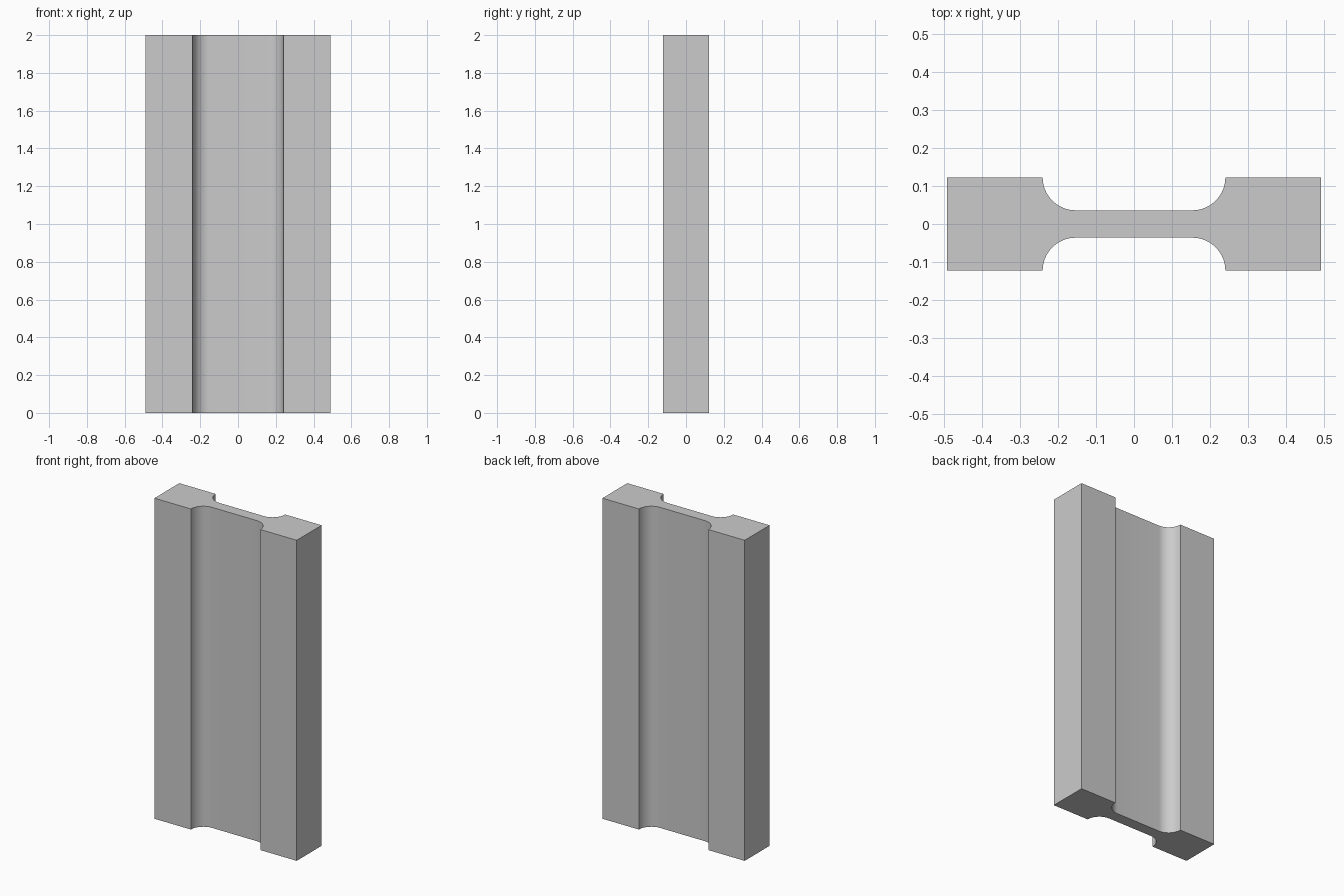
import bpy, bmesh
from math import sin, cos, pi

if "Cube" in bpy.data.objects:
    bpy.data.objects.remove(bpy.data.objects["Cube"])

HALF_W, HALF_D, HEIGHT = 0.491, 0.1225, 2.0
NECK_X, NECK_Y = 0.24, 0.036
RADIUS = HALF_D - NECK_Y
STEPS = 16

# One quarter of the dog-bone section: concave fillet, then the end block
quarter = []
for i in range(STEPS + 1):
    a = pi / 2 * (1 - i / STEPS)
    quarter.append((NECK_X - RADIUS + RADIUS * cos(a), HALF_D - RADIUS * sin(a)))
quarter.append((HALF_W, HALF_D))

# Mirror the quarter into the whole outline
half = quarter + [(x, -y) for x, y in reversed(quarter)]
outline = half + [(-x, -y) for x, y in half]

# Extrude the section upwards
bm = bmesh.new()
face = bm.faces.new([bm.verts.new((x, y, 0)) for x, y in outline])
result = bmesh.ops.extrude_face_region(bm, geom=[face], use_keep_orig=True)
top = [v for v in result["geom"] if isinstance(v, bmesh.types.BMVert)]
bmesh.ops.translate(bm, verts=top, vec=(0, 0, HEIGHT))
bmesh.ops.recalc_face_normals(bm, faces=bm.faces)

mesh = bpy.data.meshes.new("test_bar")
bm.to_mesh(mesh)
bm.free()
bar = bpy.data.objects.new("test_bar", mesh)
bpy.context.collection.objects.link(bar)

# Smooth fillets, sharp corners
bpy.context.view_layer.objects.active = bar
bar.select_set(True)
bpy.ops.object.shade_smooth_by_angle(angle=pi / 6)
